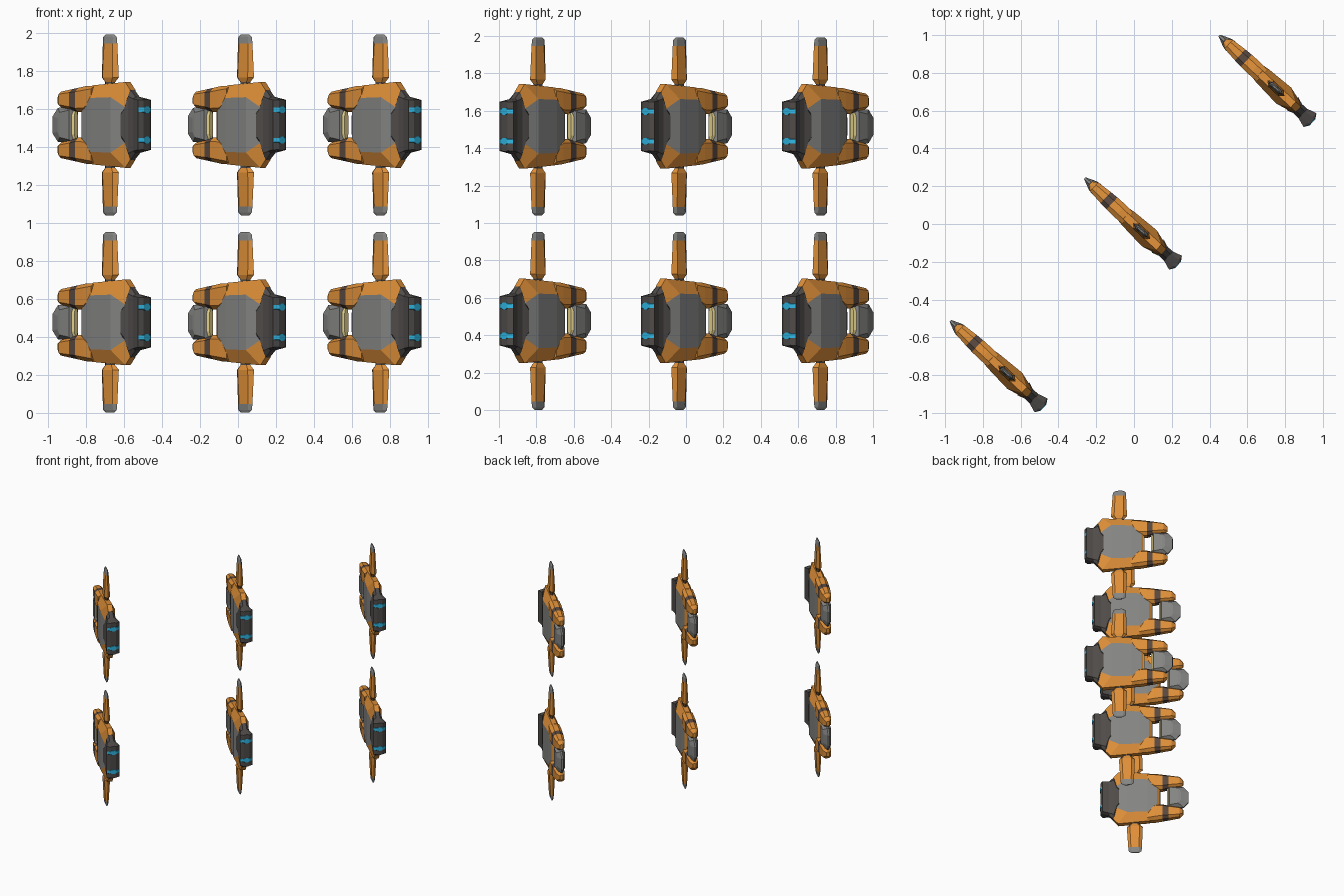
import bpy, bmesh, math
from mathutils import Matrix, Vector

if "Cube" in bpy.data.objects:
    bpy.data.objects.remove(bpy.data.objects["Cube"])


def material(name, rgb):
    m = bpy.data.materials.new(name)
    m.diffuse_color = (*rgb, 1)
    m.use_nodes = True
    m.node_tree.nodes["Principled BSDF"].inputs["Base Color"].default_value = m.diffuse_color
    return m


ORANGE = material("orange paint", (0.73, 0.275, 0.04))
GRAY = material("gray metal", (0.235, 0.235, 0.23))
DARK = material("dark metal", (0.078, 0.071, 0.067))
BROWN = material("dark brown stripe", (0.10, 0.065, 0.05))
CYAN = material("cyan light", (0.03, 0.48, 0.78))
CREAM = material("cream trim", (0.75, 0.62, 0.25))

parts = []  # (name, mesh) for one craft: X = nose to tail, Y = thickness, Z = height


def loft(name, rings, mats, start, end):
    """Skin a list of closed rings; mats gives one material per band, start/end the caps."""
    slots = []
    for m in mats + [start, end]:
        if m not in slots:
            slots.append(m)
    bm = bmesh.new()
    loops = [[bm.verts.new(p) for p in r] for r in rings]
    n = len(loops[0])
    for a, b, m in zip(loops, loops[1:], mats):
        for i in range(n):
            j = (i + 1) % n
            bm.faces.new((a[i], a[j], b[j], b[i])).material_index = slots.index(m)
    bm.faces.new(loops[0][::-1]).material_index = slots.index(start)
    bm.faces.new(loops[-1]).material_index = slots.index(end)
    bmesh.ops.triangulate(bm, faces=[f for f in bm.faces if len(f.verts) > 4])
    bmesh.ops.recalc_face_normals(bm, faces=bm.faces)
    me = bpy.data.meshes.new(name)
    for m in slots:
        me.materials.append(m)
    bm.to_mesh(me)
    bm.free()
    parts.append((name, me))


def section(u, cz, hz, v, k=.6):
    """Eight-sided cross-section at length u; k is where the bevel to the ends starts."""
    pts = [(v, k), (v * .45, 1), (-v * .45, 1), (-v, k),
           (-v, -k), (-v * .45, -1), (v * .45, -1), (v, -k)]
    return [Vector((u, y, cz + hz * z)) for y, z in pts]


def plate(name, outer, inner, rim, rim_mat, face_mat):
    """Bevelled plate, mirrored top to bottom; inner points carry their own depth."""
    out = outer + [(u, -w) for u, w in reversed(outer)]
    inn = inner + [(u, -w, v) for u, w, v in reversed(inner)]
    rings = [[(u, -v, w) for u, w, v in inn],
             [(u, -rim, w) for u, w in out],
             [(u, rim, w) for u, w in out],
             [(u, v, w) for u, w, v in inn]]
    loft(name, rings, [rim_mat] * 3, face_mat, face_mat)


# Main hull: orange sloped border around a gray panel
plate("hull",
      [(-.135, .075), (-.06, .208), (.18, .226), (.215, .185)],
      [(-.118, .07, .036), (-.045, .142, .048), (.11, .146, .058), (.20, .09, .034)],
      .02, ORANGE, GRAY)

# Gray nose block, thin at its tip
plate("nose",
      [(-.356, .045), (-.318, .09), (-.20, .096)],
      [(-.30, .036, .030), (-.28, .066, .034), (-.212, .078, .034)],
      .006, GRAY, GRAY)

# Flared dark tail, ending in a blunt ridge
loft("tail",
     [section(.172, 0, .095, .0465), section(.19, 0, .135, .0405),
      section(.212, 0, .188, .033, .8), section(.25, 0, .148, .034, .93),
      section(.300, 0, .137, .050, .96), section(.315, 0, .134, .022, .97)],
     [DARK] * 5, DARK, DARK)

# Trim bars at the two edges of the window
loft("window_trim_rear", [section(-.140, 0, .08, .016), section(-.118, 0, .08, .03)],
     [CREAM], CREAM, CREAM)
loft("window_trim_front", [section(-.205, 0, .08, .022), section(-.192, 0, .08, .014)],
     [CREAM], CREAM, CREAM)

for side, label in ((1, "upper"), (-1, "lower")):
    # Forward arms with a brown stripe: length, inner height, outer height, half depth
    arm = [(-.316, .108, .148, .012), (-.288, .093, .175, .032), (-.205, .078, .188, .040),
           (-.16, .067, .195, .043), (-.10, .067, .205, .044), (-.045, .11, .206, .042)]
    loft(label + "_arm",
         [section(u, side * (a + b) / 2, (b - a) / 2, v, .68) for u, a, b, v in arm],
         [ORANGE, ORANGE, BROWN, ORANGE, ORANGE], ORANGE, ORANGE)

    # Fins: dark joint, orange blade, gray tip
    fin = [(.195, .052, .034, .014), (.226, .053, .036, .014), (.25, .054, .061, .022),
           (.430, .052, .052, .013), (.462, .051, .049, .009), (.476, .051, .030, .004)]
    hexa = [(-1, 0), (-.6, 1), (.6, 1), (1, 0), (.6, -1), (-.6, -1)]
    loft(label + "_fin",
         [[(c + h * a, v * b, side * w) for a, b in hexa] for w, c, h, v in fin],
         [DARK, ORANGE, ORANGE, GRAY, GRAY], DARK, GRAY)

    # Tail lights wrapped over the ridge
    loft(label + "_tail_light",
         [section(.302, side * .08, .018, .048), section(.3185, side * .08, .018, .022)],
         [CYAN], CYAN, CYAN)

# Six craft: three along the diagonal, on two levels
count = 0
for z in (.477, 1.517):
    for k in (-1, 0, 1):
        count += 1
        place = Matrix.Translation((k * .712, k * .755, z)) @ Matrix.Rotation(math.radians(-43), 4, 'Z')
        for name, me in parts:
            ob = bpy.data.objects.new(f"craft_{count}_{name}", me)
            ob.matrix_world = place
            bpy.context.collection.objects.link(ob)
